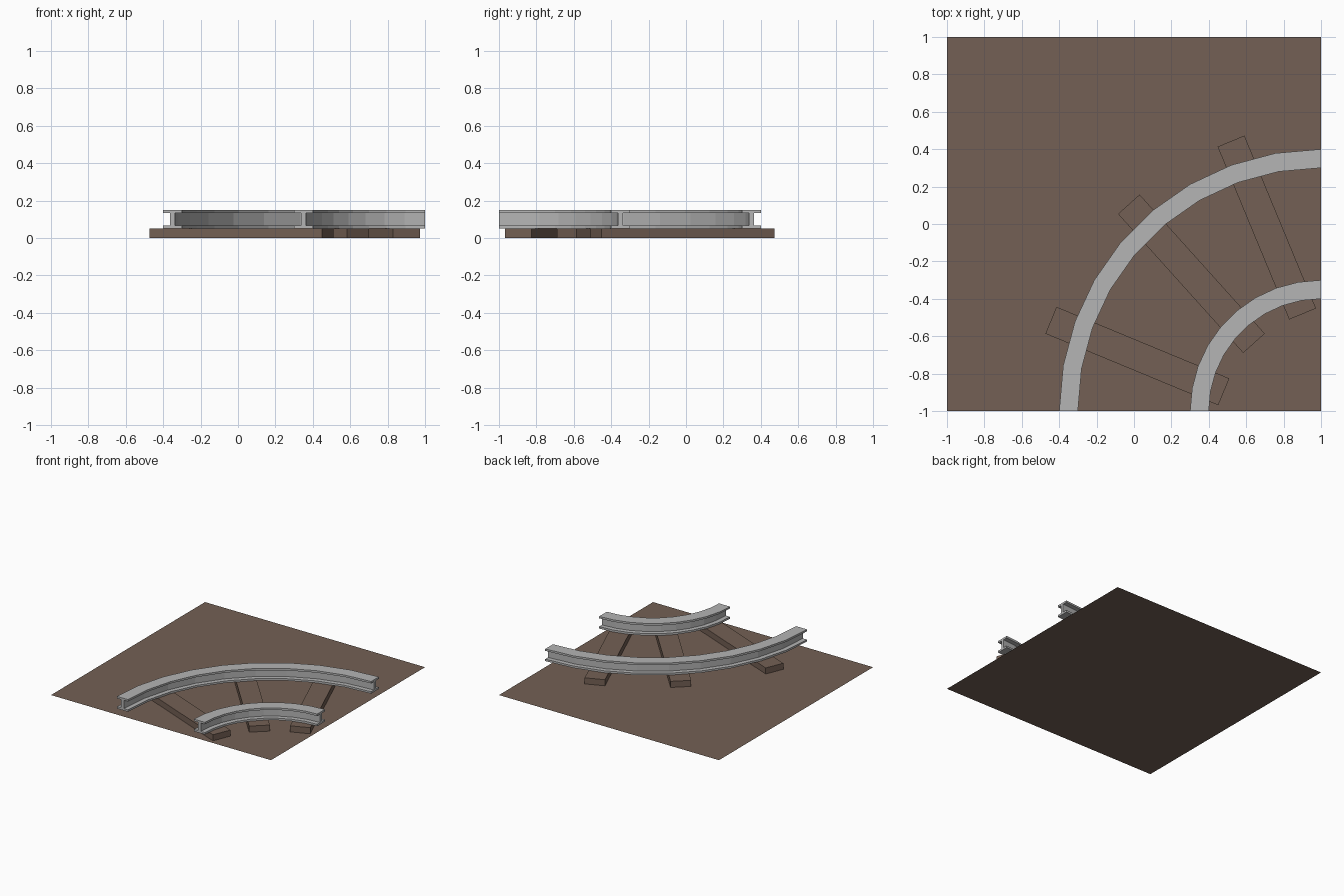
import bpy
import bmesh
from math import cos, sin, radians
from mathutils import Vector

default = bpy.data.objects.get("Cube")
if default:
    bpy.data.objects.remove(default, do_unlink=True)


def make_material(name, color):
    mat = bpy.data.materials.new(name)
    mat.use_nodes = True
    mat.diffuse_color = color
    mat.node_tree.nodes["Principled BSDF"].inputs["Base Color"].default_value = color
    return mat


brown = make_material("earth brown", (0.174, 0.117, 0.089, 1))
steel = make_material("steel grey", (0.46, 0.46, 0.46, 1))


def finish(name, bm, mat):
    mesh = bpy.data.meshes.new(name)
    bm.to_mesh(mesh)
    bm.free()
    mesh.materials.append(mat)
    obj = bpy.data.objects.new(name, mesh)
    bpy.context.collection.objects.link(obj)
    return obj


# Flat square of ground
bm = bmesh.new()
bmesh.ops.create_grid(bm, x_segments=1, y_segments=1, size=1)
finish("ground", bm, brown)

# Wooden sleepers fanned out under the rails
SLEEPER_SIZE = Vector((1.0, 0.155, 0.05))
sleepers = {
    "sleeper_front": (0.018, -0.706, -22.5),
    "sleeper_middle": (0.307, -0.266, -48),
    "sleeper_back": (0.71, -0.019, -67.5),
}
for name, (x, y, angle) in sleepers.items():
    bm = bmesh.new()
    bmesh.ops.create_cube(bm, size=1)
    bmesh.ops.scale(bm, vec=SLEEPER_SIZE, verts=bm.verts)
    sleeper = finish(name, bm, brown)
    sleeper.location = (x, y, SLEEPER_SIZE.z / 2)
    sleeper.rotation_euler.z = radians(angle)

# I-beam rail section, swept a quarter turn about the front right corner
CENTRE = Vector((1, -1, 0))
SEGMENTS = 9
FLANGE, WEB = 0.05, 0.0125
half = [(FLANGE, 0.05), (FLANGE, 0.066), (WEB, 0.066),
        (WEB, 0.134), (FLANGE, 0.134), (FLANGE, 0.15)]
profile = half + [(-r, z) for r, z in reversed(half)]


def rail(name, radius):
    bm = bmesh.new()
    rings = []
    for i in range(SEGMENTS + 1):
        a = radians(90 + 90 * i / SEGMENTS)
        rings.append([bm.verts.new(CENTRE + Vector(((radius + r) * cos(a), (radius + r) * sin(a), z)))
                      for r, z in profile])
    for ring, following in zip(rings, rings[1:]):
        for j in range(len(profile)):
            k = (j + 1) % len(profile)
            bm.faces.new((ring[j], ring[k], following[k], following[j]))
    bm.faces.new(rings[0])
    bm.faces.new(rings[-1][::-1])
    bmesh.ops.recalc_face_normals(bm, faces=bm.faces)
    finish(name, bm, steel)


rail("outer_rail", 1.35)
rail("inner_rail", 0.65)
